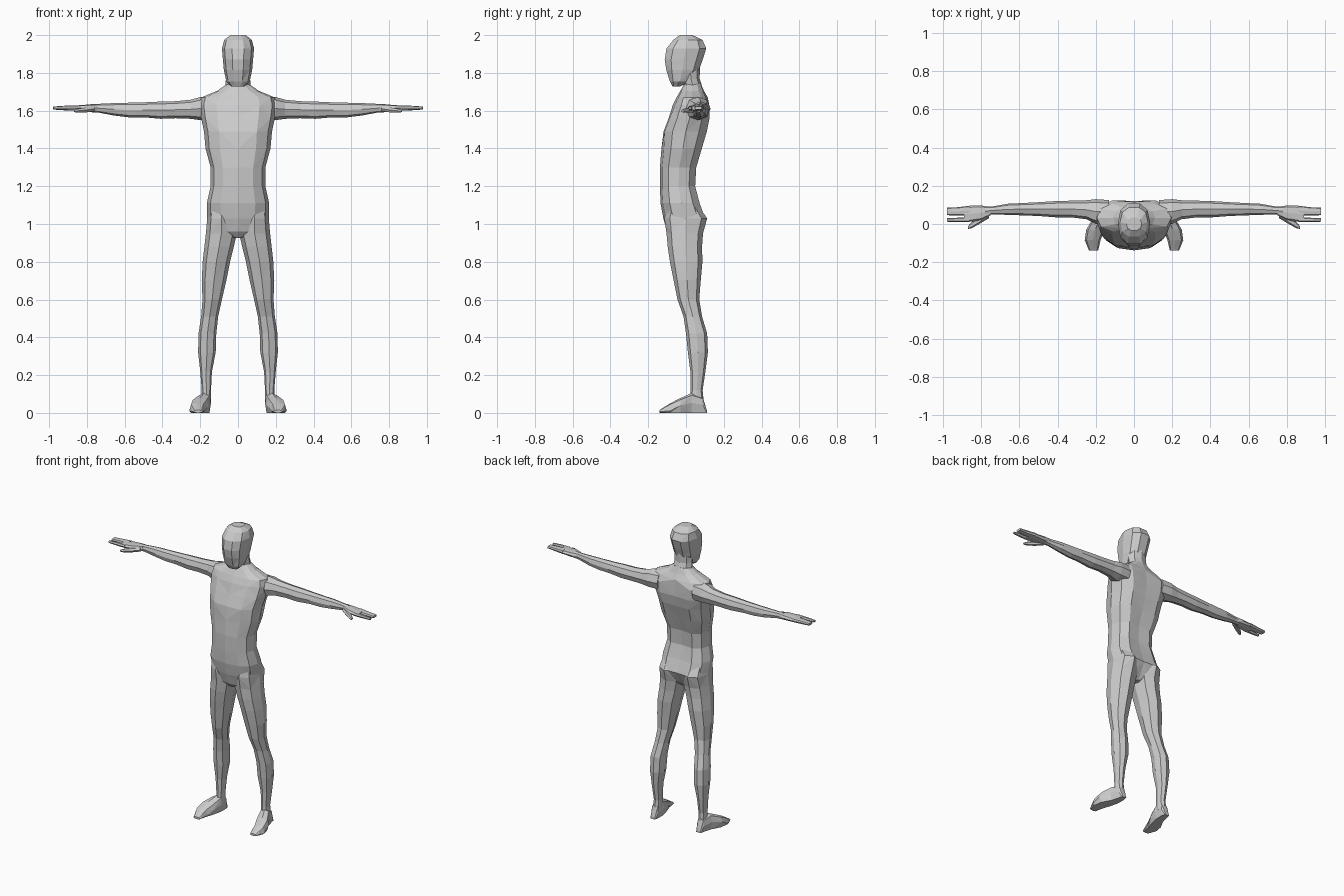
import bpy, bmesh, math

skin = bpy.data.materials.new("light_grey")
skin.diffuse_color = (0.6, 0.6, 0.6, 1)


def loft(name, rows, axis, sides, power=1.0, mirror=False, shape=None):
    """Skin rounded sections: each row is (position, a0, a1, b0, b1)."""
    bm = bmesh.new()
    rings = []
    for t, a0, a1, b0, b1 in rows:
        ring = []
        for i in range(sides):
            ang = 2 * math.pi * (i + 0.0) / sides
            c, s = math.cos(ang), math.sin(ang)
            c = math.copysign(abs(c) ** power, c)
            s = math.copysign(abs(s) ** power, s)
            a = (a0 + a1) / 2 + c * (a1 - a0) / 2
            b = (b0 + b1) / 2 + s * (b1 - b0) / 2
            co = {"x": (t, a, b), "y": (a, t, b), "z": (a, b, t)}[axis]
            ring.append(bm.verts.new(co))
        rings.append(ring)
    for r, (lo, hi) in enumerate(zip(rings, rings[1:])):
        for i in range(sides):
            j = (i + 1) % sides
            # alternate the diagonals for an irregular faceted surface
            if (i + r) % 2:
                bm.faces.new((lo[i], lo[j], hi[j]))
                bm.faces.new((lo[i], hi[j], hi[i]))
            else:
                bm.faces.new((lo[i], lo[j], hi[i]))
                bm.faces.new((lo[j], hi[j], hi[i]))
    bm.faces.new(rings[0])
    bm.faces.new(rings[-1])
    if shape:
        for v in bm.verts:
            shape(v.co)
    bmesh.ops.recalc_face_normals(bm, faces=bm.faces)
    mesh = bpy.data.meshes.new(name)
    bm.to_mesh(mesh)
    bm.free()
    mesh.materials.append(skin)
    obj = bpy.data.objects.new(name, mesh)
    bpy.context.collection.objects.link(obj)
    if mirror:
        obj.modifiers.new("Mirror", "MIRROR").use_mirror_merge = False
    return obj


def sym(rows):
    """Rows of (height, half width, front, back) for central parts."""
    return [(z, -w, w, f, b) for z, w, f, b in rows]


def torso_shape(co):
    # spine groove and buttock cleft
    if abs(co.x) < 0.02 and co.y > 0 and 0.94 < co.z < 1.66:
        co.y -= 0.018
    # hollow between the chest muscles
    if abs(co.x) < 0.02 and co.y < 0 and 1.47 < co.z < 1.6:
        co.y += 0.008


# Torso
loft("torso", sym([
    (0.925, 0.025, -0.07, 0.04), (0.96, 0.10, -0.10, 0.08),
    (1.03, 0.163, -0.12, 0.115), (1.11, 0.165, -0.135, 0.085),
    (1.20, 0.145, -0.138, 0.06), (1.30, 0.145, -0.138, 0.066),
    (1.40, 0.172, -0.13, 0.097), (1.49, 0.18, -0.127, 0.125),
    (1.56, 0.195, -0.10, 0.138), (1.63, 0.205, -0.07, 0.135),
    (1.67, 0.195, -0.05, 0.115), (1.705, 0.11, -0.03, 0.095),
    (1.74, 0.06, -0.01, 0.08)]), "z", 12, 0.85, shape=torso_shape)

# Neck
loft("neck", sym([
    (1.66, 0.085, -0.04, 0.10), (1.72, 0.068, -0.01, 0.088),
    (1.77, 0.064, -0.02, 0.072), (1.84, 0.062, -0.03, 0.075)]), "z", 8)

# Head
loft("head", sym([
    (1.728, 0.035, -0.072, -0.03), (1.755, 0.062, -0.088, 0.02),
    (1.815, 0.075, -0.108, 0.072), (1.87, 0.08, -0.117, 0.093),
    (1.93, 0.085, -0.108, 0.112), (1.975, 0.073, -0.07, 0.09),
    (2.0, 0.04, -0.035, 0.035)]), "z", 10, 0.85)

# Legs
loft("legs", [
    (1.09, 0.03, 0.155, -0.10, 0.07), (1.03, 0.012, 0.163, -0.115, 0.112),
    (0.95, 0.006, 0.17, -0.103, 0.09), (0.88, 0.022, 0.178, -0.097, 0.085),
    (0.80, 0.042, 0.187, -0.085, 0.087), (0.70, 0.062, 0.192, -0.065, 0.078),
    (0.60, 0.085, 0.188, -0.045, 0.07), (0.51, 0.105, 0.195, -0.013, 0.085),
    (0.42, 0.115, 0.209, 0.0, 0.112), (0.32, 0.118, 0.211, 0.01, 0.116),
    (0.22, 0.138, 0.2, 0.023, 0.103), (0.12, 0.143, 0.192, 0.025, 0.088),
    (0.05, 0.143, 0.195, 0.02, 0.095)], "z", 8, 0.9, mirror=True)


# Feet, with flattened soles
def sole(co):
    if co.z < 0.03 and co.y > -0.13:
        co.z = max(0.0, co.z - 0.015)


loft("feet", [
    (0.11, 0.153, 0.19, 0.0, 0.03), (0.088, 0.145, 0.197, 0.0, 0.085),
    (0.03, 0.143, 0.215, 0.0, 0.105), (-0.03, 0.155, 0.25, 0.0, 0.078),
    (-0.085, 0.175, 0.258, 0.0, 0.05), (-0.14, 0.188, 0.235, 0.0, 0.015)],
    "y", 8, 0.75, mirror=True, shape=sole)

# Arms
loft("arms", [
    (0.13, 0.0, 0.125, 1.55, 1.675), (0.20, 0.0, 0.13, 1.55, 1.672),
    (0.25, 0.025, 0.124, 1.557, 1.658), (0.33, 0.035, 0.122, 1.56, 1.65),
    (0.41, 0.035, 0.12, 1.557, 1.648), (0.50, 0.042, 0.114, 1.565, 1.644),
    (0.58, 0.045, 0.11, 1.565, 1.642), (0.66, 0.048, 0.106, 1.575, 1.64),
    (0.74, 0.05, 0.092, 1.59, 1.636), (0.78, 0.045, 0.09, 1.592, 1.636)],
    "x", 8, 0.9, mirror=True)

# Palms
loft("palms", [
    (0.75, 0.047, 0.09, 1.597, 1.635), (0.80, 0.02, 0.097, 1.597, 1.632),
    (0.85, 0.012, 0.097, 1.6, 1.628), (0.89, 0.012, 0.09, 1.602, 1.626)],
    "x", 8, 0.7, mirror=True)

# Grouped fingers, index fingers and thumbs
loft("fingers", [
    (0.86, 0.044, 0.096, 1.602, 1.628), (0.92, 0.045, 0.088, 1.602, 1.626),
    (0.98, 0.046, 0.085, 1.606, 1.622)], "x", 8, 0.6, mirror=True)
loft("index_fingers", [
    (0.86, 0.01, 0.036, 1.603, 1.626), (0.92, 0.01, 0.033, 1.604, 1.625),
    (0.98, 0.012, 0.03, 1.607, 1.621)], "x", 6, 0.8, mirror=True)
loft("thumbs", [
    (0.76, 0.03, 0.07, 1.596, 1.624), (0.81, 0.0, 0.04, 1.588, 1.618),
    (0.85, -0.022, 0.01, 1.588, 1.61), (0.868, -0.026, -0.01, 1.592, 1.604)],
    "x", 6, 0.9, mirror=True)
